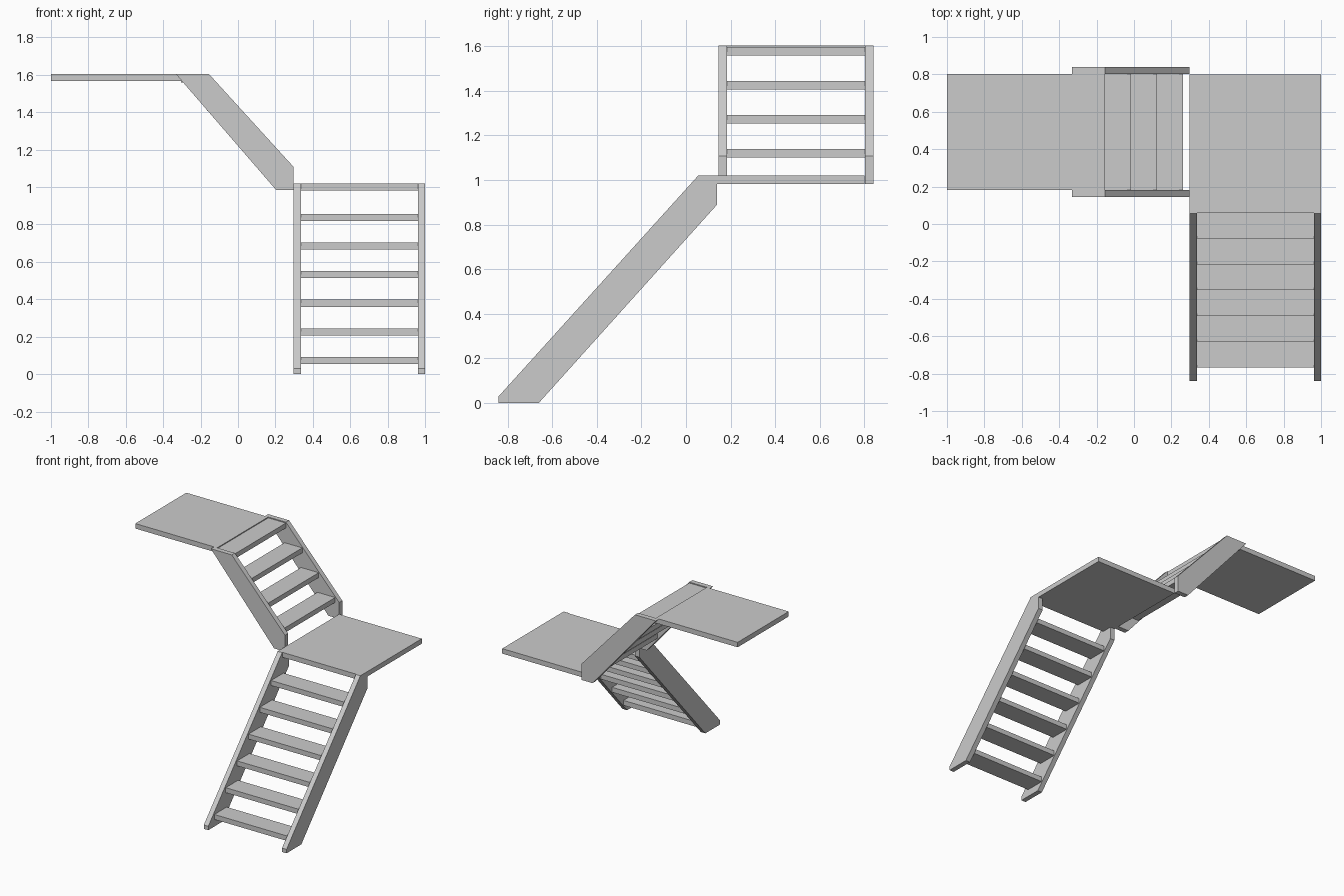
import bpy, bmesh
from mathutils import Vector

if "Cube" in bpy.data.objects:
    bpy.data.objects.remove(bpy.data.objects["Cube"])


def prism(name, outline, place, depth):
    """Extrude a closed 2D outline; place maps (u, v) to 3D, depth is the extrusion vector."""
    bm = bmesh.new()
    face = bm.faces.new([bm.verts.new(place(u, v)) for u, v in outline])
    ext = bmesh.ops.extrude_face_region(bm, geom=[face])
    verts = [g for g in ext["geom"] if isinstance(g, bmesh.types.BMVert)]
    bmesh.ops.translate(bm, verts=verts, vec=Vector(depth))
    bmesh.ops.recalc_face_normals(bm, faces=bm.faces)
    mesh = bpy.data.meshes.new(name)
    bm.to_mesh(mesh)
    bm.free()
    obj = bpy.data.objects.new(name, mesh)
    bpy.context.collection.objects.link(obj)
    return obj


def slab(name, x0, x1, y0, y1, top, thick=0.038):
    return prism(name, [(x0, y0), (x1, y0), (x1, y1), (x0, y1)],
                 lambda u, v: (u, v, top - thick), (0, 0, thick))


RISE, RUN, DEPTH = 0.153, 0.1375, 0.15

# Lower flight stringers, profile in y-z
lower = [(-0.84, 0), (-0.66, 0), (0.14, 0.89), (0.14, 1.02), (0.055, 1.02), (-0.84, 0.03)]
for side, x in (("left", 0.298), ("right", 0.962)):
    prism(f"lower_stringer_{side}", lower, lambda u, v: (x, u, v), (0.038, 0, 0))

# Lower flight treads
for i in range(6):
    y = -0.766 + i * RUN
    slab(f"lower_tread_{i + 1}", 0.336, 0.962, y, y + DEPTH, 0.092 + i * RISE)

# Middle landing, with a tongue reaching between the lower stringers
landing = [(0.298, 0.14), (0.336, 0.14), (0.336, 0.06), (0.962, 0.06),
           (0.962, 0.14), (1.0, 0.14), (1.0, 0.80), (0.298, 0.80)]
prism("middle_landing", landing, lambda u, v: (u, v, 0.982), (0, 0, 0.038))

# Upper flight stringers, profile in x-z
upper = [(-0.332, 1.604), (-0.155, 1.604), (0.297, 1.108), (0.297, 0.983), (0.205, 0.983)]
for side, y in (("front", 0.145), ("back", 0.802)):
    prism(f"upper_stringer_{side}", upper, lambda u, v: (u, y, v), (0, 0.038, 0))

# Upper flight treads
for i in range(4):
    x = 0.263 - i * 0.1395
    slab(f"upper_tread_{i + 1}", x - DEPTH, x, 0.183, 0.802, 1.138 + i * RISE)

# Top platform
slab("top_platform", -1.0, -0.305, 0.183, 0.802, 1.604)
